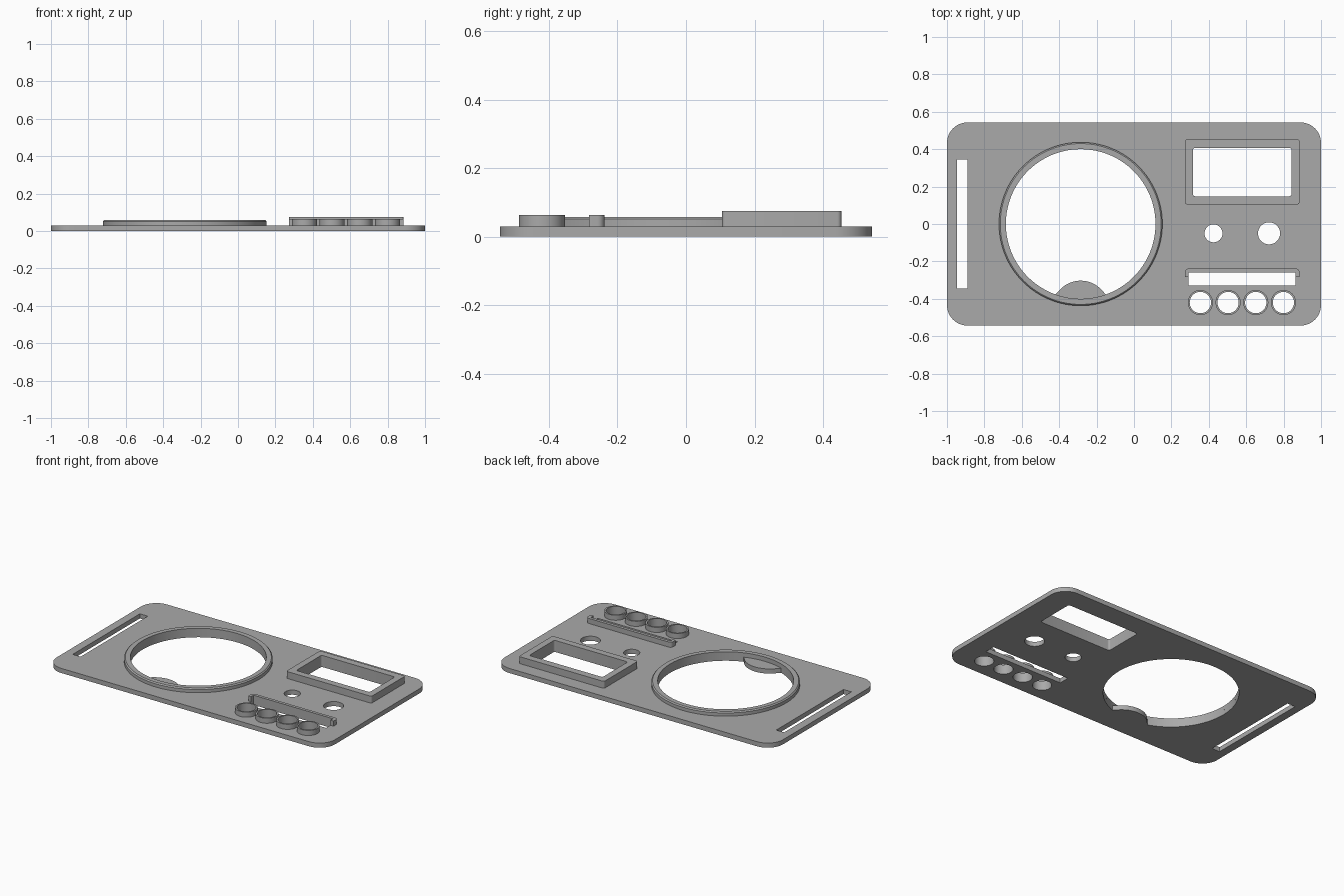
import bpy, bmesh
from math import sin, cos, pi, sqrt, radians

if "Cube" in bpy.data.objects:
    bpy.data.objects.remove(bpy.data.objects["Cube"])

grey = bpy.data.materials.new("panel grey")
grey.diffuse_color = (0.40, 0.40, 0.40, 1)
grey.use_nodes = True
grey.node_tree.nodes["Principled BSDF"].inputs["Base Color"].default_value = grey.diffuse_color


def circle(cx, cy, r, n=64):
    return [(cx + r * cos(2 * pi * i / n), cy + r * sin(2 * pi * i / n)) for i in range(n)]


def rect(x0, x1, y0, y1, r=0.0, n=8):
    """Rectangle with optional rounded corners, counter-clockwise."""
    if r == 0:
        return [(x0, y0), (x1, y0), (x1, y1), (x0, y1)]
    corners = [(x1 - r, y1 - r), (x0 + r, y1 - r), (x0 + r, y0 + r), (x1 - r, y0 + r)]
    return [(cx + r * cos(pi / 2 * (k + i / n)), cy + r * sin(pi / 2 * (k + i / n)))
            for k, (cx, cy) in enumerate(corners) for i in range(n + 1)]


def finish(obj):
    obj.data.materials.clear()
    obj.data.materials.append(grey)
    bpy.ops.object.select_all(action='DESELECT')
    obj.select_set(True)
    bpy.context.view_layer.objects.active = obj
    bpy.ops.object.shade_smooth_by_angle(angle=radians(30))


def slab(name, outlines, z0, z1):
    """Flat part extruded from an outer outline and any hole outlines."""
    cu = bpy.data.curves.new(name + "_outline", 'CURVE')
    cu.dimensions = '2D'
    cu.fill_mode = 'BOTH'
    cu.extrude = (z1 - z0) / 2
    for pts in outlines:
        s = cu.splines.new('POLY')
        s.points.add(len(pts) - 1)
        for p, (x, y) in zip(s.points, pts):
            p.co = (x, y, 0, 1)
        s.use_cyclic_u = True
    tmp = bpy.data.objects.new(name + "_tmp", cu)
    bpy.context.collection.objects.link(tmp)
    dg = bpy.context.evaluated_depsgraph_get()
    me = bpy.data.meshes.new_from_object(tmp.evaluated_get(dg))
    bpy.data.objects.remove(tmp)
    bm = bmesh.new()
    bm.from_mesh(me)
    bmesh.ops.remove_doubles(bm, verts=bm.verts, dist=1e-5)
    bmesh.ops.translate(bm, verts=bm.verts, vec=(0, 0, (z0 + z1) / 2))
    bmesh.ops.recalc_face_normals(bm, faces=bm.faces)
    bm.to_mesh(me)
    bm.free()
    obj = bpy.data.objects.new(name, me)
    bpy.context.collection.objects.link(obj)
    finish(obj)
    return obj


def lathe(name, cx, cy, profile, n=128):
    """Ring swept from a closed (radius, z) profile."""
    bm = bmesh.new()
    loops = [[bm.verts.new((cx + r * cos(2 * pi * i / n), cy + r * sin(2 * pi * i / n), z))
              for r, z in profile] for i in range(n)]
    m = len(profile)
    for i in range(n):
        a, b = loops[i], loops[(i + 1) % n]
        for j in range(m):
            k = (j + 1) % m
            bm.faces.new((a[j], b[j], b[k], a[k]))
    bmesh.ops.recalc_face_normals(bm, faces=bm.faces)
    me = bpy.data.meshes.new(name)
    bm.to_mesh(me)
    bm.free()
    obj = bpy.data.objects.new(name, me)
    bpy.context.collection.objects.link(obj)
    finish(obj)


T = 0.03                                   # plate thickness
DX, DR = -0.285, 0.40                      # dial opening centre and radius
TAB_D, TAB_R = 0.455, 0.152                # round tab reaching into the dial opening


def dial_radius(a):
    phi = a + pi / 2                       # angle away from the front direction
    disc = TAB_R ** 2 - (TAB_D * sin(phi)) ** 2
    if cos(phi) > 0 and disc > 0:
        return min(DR, TAB_D * cos(phi) - sqrt(disc))
    return DR


dial_hole = [(DX + dial_radius(a) * cos(a), dial_radius(a) * sin(a))
             for a in (2 * pi * i / 256 for i in range(256))]

# Plate openings
window = rect(0.315, 0.842, 0.148, 0.407, 0.012, 4)
button_x = [0.355 + 0.148 * i for i in range(4)]
BY = -0.42
holes = [dial_hole, window,
         rect(-0.947, -0.89, -0.345, 0.345),       # side slot
         rect(0.292, 0.863, -0.328, -0.258),       # strip slot
         circle(0.425, -0.05, 0.048),              # small knob hole
         circle(0.722, -0.05, 0.059)]              # large knob hole
holes += [circle(x, BY, 0.057) for x in button_x]
slab("face_plate", [rect(-1, 1, -0.543, 0.543, 0.11, 12)] + holes, 0, T)

# Raised rim around the dial opening, with a fine outer chamfer
lathe("dial_rim", DX, 0, [(DR, T), (0.437, T), (0.437, 0.051), (0.43, 0.058), (DR, 0.058)])

# Raised frame around the display window
slab("window_frame", [rect(0.272, 0.885, 0.105, 0.453, 0.012, 4), window], T, 0.075)

# Button collars
for i, x in enumerate(button_x):
    lathe(f"button_collar_{i + 1}", x, BY,
          [(0.057, T), (0.067, T), (0.067, 0.063), (0.057, 0.063)], 64)

# Bracket behind the strip slot, with short arms at both ends
R = 0.02
left = [(0.272 + R - R * cos(pi / 2 * i / 6), -0.238 - R + R * sin(pi / 2 * i / 6)) for i in range(7)]
right = [(0.272 + 0.885 - x, y) for x, y in reversed(left)]
slab("slot_bracket", [[(0.292, -0.258), (0.292, -0.283), (0.272, -0.283)] + left + right
                      + [(0.885, -0.283), (0.863, -0.283), (0.863, -0.258)]], T, 0.063)
